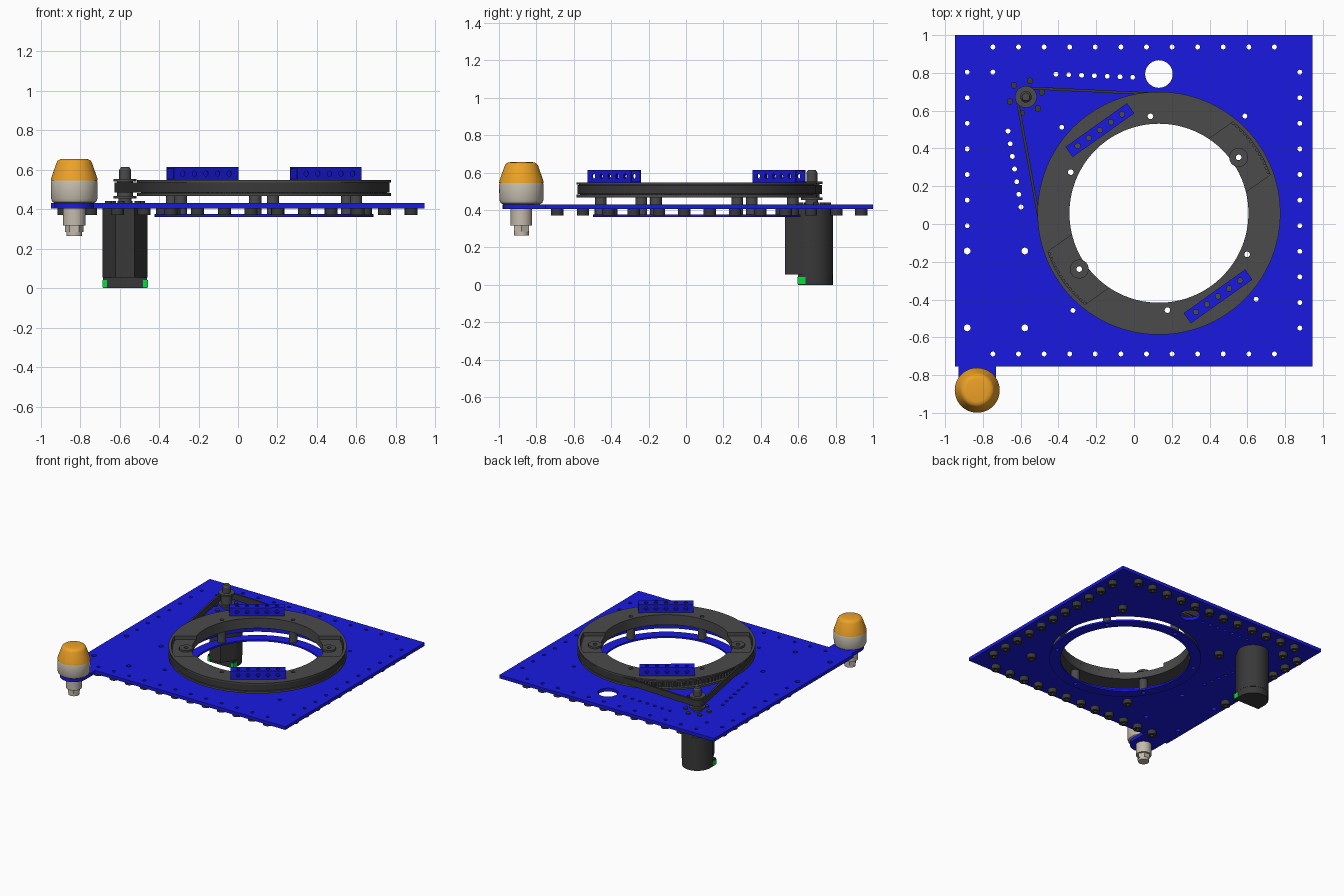
import bpy, bmesh
from math import pi, sin, cos, acos, asin, atan2, hypot, radians
from mathutils import Matrix

if "Cube" in bpy.data.objects:
    bpy.data.objects.remove(bpy.data.objects["Cube"])


def material(name, rgb):
    m = bpy.data.materials.new(name)
    m.diffuse_color = (*rgb, 1)
    m.use_nodes = True
    m.node_tree.nodes["Principled BSDF"].inputs["Base Color"].default_value = m.diffuse_color
    return m


BLUE = material("blue", (0.01, 0.01, 0.75))
ORANGE = material("orange", (0.85, 0.36, 0.02))
BEIGE = material("beige", (0.55, 0.5, 0.42))
DARK = material("dark", (0.04, 0.04, 0.04))
GREY = material("ring_grey", (0.07, 0.07, 0.07))
GREEN = material("green", (0.0, 0.75, 0.05))


def finish(ob, mat):
    ob.data.materials.clear()
    ob.data.materials.append(mat)
    bpy.ops.object.select_all(action='DESELECT')
    ob.select_set(True)
    bpy.context.view_layer.objects.active = ob
    bpy.ops.object.shade_smooth_by_angle(angle=radians(30))
    return ob


def arc(c, r, a0, a1, n):
    return [(c[0] + r * cos(a0 + (a1 - a0) * i / n), c[1] + r * sin(a0 + (a1 - a0) * i / n))
            for i in range(n + 1)]


def circle(c, r, n=16):
    return arc(c, r, 0, 2 * pi, n)[:-1]


def sheet(name, loops, z0, z1, mat, matrix=None):
    """Extrude closed outlines (nested loops become holes) from z0 to z1."""
    cu = bpy.data.curves.new(name, 'CURVE')
    cu.dimensions, cu.fill_mode, cu.extrude = '2D', 'BOTH', (z1 - z0) / 2
    for pts in loops:
        s = cu.splines.new('POLY')
        s.points.add(len(pts) - 1)
        for p, (x, y) in zip(s.points, pts):
            p.co = (x, y, 0, 1)
        s.use_cyclic_u = True
    ob = bpy.data.objects.new(name, cu)
    bpy.context.collection.objects.link(ob)
    bpy.ops.object.select_all(action='DESELECT')
    ob.select_set(True)
    bpy.context.view_layer.objects.active = ob
    bpy.ops.object.convert(target='MESH')
    ob = bpy.context.view_layer.objects.active
    ob.name = name
    bm = bmesh.new()
    bm.from_mesh(ob.data)
    bmesh.ops.remove_doubles(bm, verts=bm.verts, dist=1e-5)
    bmesh.ops.recalc_face_normals(bm, faces=bm.faces)
    bm.transform((matrix or Matrix()) @ Matrix.Translation((0, 0, (z0 + z1) / 2)))
    bm.to_mesh(ob.data)
    bm.free()
    return finish(ob, mat)


def lathe(name, c, profile, mat, n=48):
    """Revolve (radius, z) points about the vertical line through c, with flat end caps."""
    bm = bmesh.new()
    rings = [[bm.verts.new((x, y, z)) for x, y in circle(c, r, n)] for r, z in profile]
    for a, b in zip(rings, rings[1:]):
        for i in range(n):
            j = (i + 1) % n
            bm.faces.new((a[i], a[j], b[j], b[i]))
    bm.faces.new(rings[0])
    bm.faces.new(rings[-1])
    bmesh.ops.recalc_face_normals(bm, faces=bm.faces)
    me = bpy.data.meshes.new(name)
    bm.to_mesh(me)
    bm.free()
    ob = bpy.data.objects.new(name, me)
    bpy.context.collection.objects.link(ob)
    return finish(ob, mat)


def polar(r, deg, c):
    return (c[0] + r * cos(radians(deg)), c[1] + r * sin(radians(deg)))


RC = (0.132, 0.057)      # turntable centre
MC = (-0.572, 0.673)     # drive pulley centre
BC = (-0.83, -0.88)      # beacon centre

# base plate: rectangle with rounded beacon tab, drilled holes and a large opening
P = 0.1355
nut_holes = [(-0.747 + i * P, y) for i in range(12) for y in (0.937, -0.688)]
nut_holes += [(-0.883, 0.804 - i * P) for i in range(7)]
nut_holes += [(0.878, 0.804 - i * P) for i in range(11)]
nut_holes += [(-0.747, 0.804)] + [polar(0.687, a, RC) for a in (48.5, 138.5, 228.5, 318.5)]
slot_holes = [(-0.413 + i * 0.0678, 0.793 - i * 0.0027) for i in range(7)]
slot_holes += [(-0.667 + i * 0.0115, 0.492 - i * 0.067) for i in range(7)]
big_holes = [(x, y) for x in (-0.883, -0.578) for y in (-0.143, -0.55)]
outline = [(0.945, -0.755), (0.945, 1.0), (-0.948, 1.0), (-0.948, -0.755), (-0.93, -0.755)]
outline += arc(BC, 0.1, pi, 2 * pi, 20) + [(-0.73, -0.755)]
plate = [outline, circle(RC, 0.547, 96), circle((0.132, 0.794), 0.073, 40)]
plate += [circle(h, 0.013) for h in nut_holes + slot_holes] + [circle(h, 0.018) for h in big_holes]
sheet("base_plate", plate, 0.405, 0.431, BLUE)
sheet("plate_nuts", [circle(h, r) for h in nut_holes for r in (0.033, 0.013)], 0.37, 0.405, DARK)

# rollers and lower retaining ring
ring_holes = [polar(0.515, 35 + 60 * i, RC) for i in range(6)]
sheet("rollers", [circle(h, r, 24) for h in ring_holes for r in (0.031, 0.015)], 0.375, 0.467, GREY)
through = [circle(h, 0.015) for h in ring_holes]
sheet("lower_ring", [circle(RC, 0.555, 96), circle(RC, 0.474, 96)] + through, 0.362, 0.375, BLUE)

# turntable ring: flanges, toothed rim and two recesses open to the bore
T = 144
teeth = [polar(r, (i + o) * 360 / T, RC) for i in range(T)
         for o, r in ((0, 0.612), (0.35, 0.612), (0.5, 0.624), (0.85, 0.624))]
bore = circle(RC, 0.474, 96)
hw, ro, ri = 0.171, 0.622, 0.474
ai, ao = asin(hw / ri), asin(hw / ro)
notched = []
for base in (radians(35), radians(215)):
    notched += arc(RC, ro, base - ao, base + ao, 14)
    notched += arc(RC, ri, base + ai, base + pi - ai, 36)
upper_through = [through[i] for i in (1, 2, 4, 5)]
thin_rim = circle(RC, 0.628, 144)
flange = circle(RC, 0.643, 144)
sheet("ring_bottom_flange", [flange, bore] + through, 0.467, 0.482, GREY)
sheet("ring_toothed_core", [teeth, bore] + through, 0.482, 0.52, GREY)
# teeth are trimmed behind the recess, so this layer uses a plain rim
sheet("ring_upper_core", [thin_rim, notched] + upper_through, 0.52, 0.536, GREY)
sheet("ring_top_flange", [flange, notched] + upper_through, 0.536, 0.548, GREY)
sheet("recess_bosses", [circle(ring_holes[i], r, 32) for i in (0, 3) for r in (0.05, 0.015)],
      0.52, 0.534, GREY)

# drilled square tubes on the ring
L, W, t = 0.40, 0.066, 0.006
wall = [[(-L / 2, -W / 2), (L / 2, -W / 2), (L / 2, W / 2), (-L / 2, W / 2)]]
wall += [circle((0.072 * (i - 2), 0), 0.014) for i in range(5)]
for side, ang in (("back", 125.4), ("front", 305.4)):
    x, y = polar(0.54, ang, RC)
    place = Matrix.Translation((x, y, 0.548 + W / 2)) @ Matrix.Rotation(radians(ang - 90), 4, 'Z')
    for k, part in enumerate(("top", "outer", "bottom", "inner")):
        sheet(f"{side}_tube_{part}", wall, W / 2 - t, W / 2, BLUE,
              place @ Matrix.Rotation(k * pi / 2, 4, 'X'))

# drive belt
dx, dy = MC[0] - RC[0], MC[1] - RC[1]
phi, a = atan2(dy, dx), acos((0.637 - 0.055) / hypot(dx, dy))


def belt_loop(inset):
    return (arc(RC, 0.637 - inset, phi + a, phi + 2 * pi - a, 110)
            + arc(MC, 0.055 - inset, phi - a, phi + a, 20))


sheet("drive_belt", [belt_loop(0), belt_loop(0.014)], 0.485, 0.535, DARK)

# drive pulley, shaft and motor screws
lathe("drive_pulley", MC, [(0.033, 0.405), (0.033, 0.455), (0.058, 0.455), (0.058, 0.468),
                           (0.041, 0.468), (0.041, 0.54), (0.058, 0.54), (0.058, 0.553),
                           (0.03, 0.553), (0.03, 0.6), (0.02, 0.615)], GREY, 32)
sheet("motor_screws", [circle(polar(0.088, 16 + 60 * i, MC), 0.017) for i in range(6)],
      0.431, 0.441, DARK)

# motor with flat front rib, end cap and status lights
body = arc(MC, 0.114, radians(-25), radians(205), 32)
body += [(MC[0] - 0.05, 0.529), (MC[0] + 0.048, 0.529)]
sheet("motor_body", [body], 0.055, 0.405, DARK)
cap = arc(MC, 0.112, 0, pi, 28) + [(MC[0] - 0.112, 0.6), (MC[0] + 0.112, 0.6)]
sheet("motor_end_cap", [cap], 0.0, 0.055, DARK)
for s in (-1, 1):
    cx = MC[0] + s * 0.103
    sheet("motor_light", [[(cx - 0.012, 0.596), (cx + 0.012, 0.596),
                           (cx + 0.012, 0.64), (cx - 0.012, 0.64)]], 0.004, 0.042, GREEN)

# beacon
lathe("beacon_stem", BC, [(0.04, 0.265), (0.04, 0.318), (0.057, 0.318), (0.057, 0.405)], BEIGE, 32)
lathe("beacon_stem_nut", BC, [(0.047, 0.285), (0.047, 0.318)], BEIGE, 6)
lathe("beacon_base", BC, [(0.098, 0.431), (0.111, 0.438), (0.118, 0.455), (0.119, 0.535),
                          (0.114, 0.548)], BEIGE)
lathe("beacon_lens", BC, [(0.119, 0.546), (0.117, 0.558), (0.09, 0.635), (0.084, 0.646),
                          (0.073, 0.653), (0.06, 0.656)], ORANGE)
